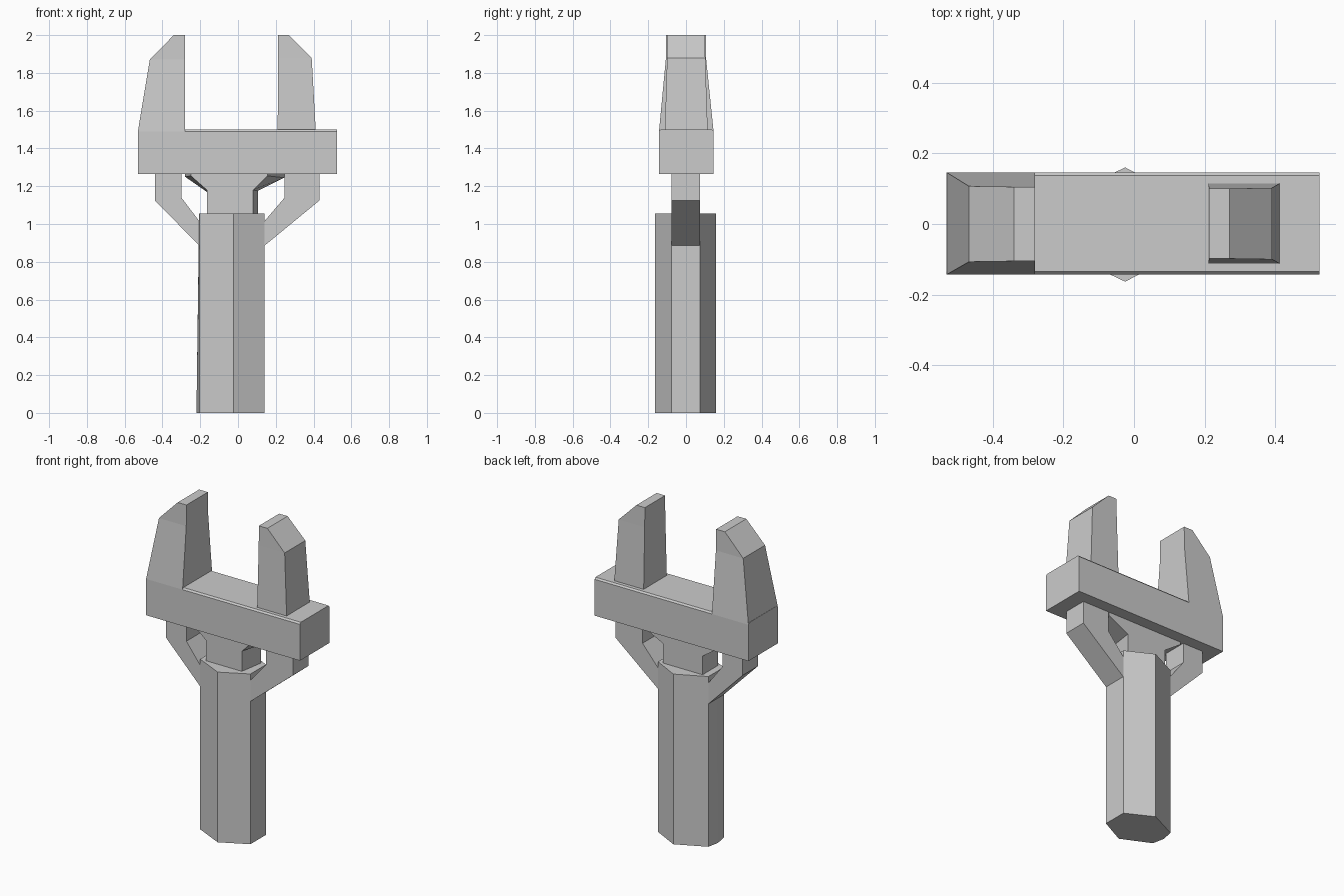
import bpy, bmesh

if "Cube" in bpy.data.objects:
    bpy.data.objects.remove(bpy.data.objects["Cube"])


def loft(name, rings):
    """Closed flat-faced solid through rings of matching 3D points."""
    bm = bmesh.new()
    loops = [[bm.verts.new(p) for p in ring] for ring in rings]
    n = len(loops[0])
    for a, b in zip(loops, loops[1:]):
        for i in range(n):
            j = (i + 1) % n
            bm.faces.new((a[i], a[j], b[j], b[i]))
    bm.faces.new(loops[0])
    bm.faces.new(loops[-1])
    bmesh.ops.recalc_face_normals(bm, faces=bm.faces)
    mesh = bpy.data.meshes.new(name)
    bm.to_mesh(mesh)
    bm.free()
    obj = bpy.data.objects.new(name, mesh)
    bpy.context.collection.objects.link(obj)
    return obj


def stack(name, sections):
    """Rectangular sections (z, x0, x1, y0, y1) from bottom to top."""
    return loft(name, [[(x0, y0, z), (x1, y0, z), (x1, y1, z), (x0, y1, z)]
                       for z, x0, x1, y0, y1 in sections])


def plate(name, front, back=None, y0=-0.077, y1=0.073):
    """Front (x, z) profile carried through to the back profile."""
    return loft(name, [[(x, y0, z) for x, z in front],
                       [(x, y1, z) for x, z in back or front]])


# Faceted handle, slightly wider at the lower left
def handle_ring(z, left):
    return [(-0.025, -0.163, z), (0.14, -0.078, z), (0.14, 0.074, z),
            (-0.025, 0.16, z), (-0.205, 0.074, z), (left, 0.0, z),
            (-0.205, -0.078, z)]


loft("handle", [handle_ring(0, -0.22), handle_ring(1.055, -0.206)])

# Neck flaring out under the beam
plate("neck",
      [(-0.165, 1.0), (0.08, 1.0), (0.08, 1.18), (0.155, 1.255),
       (0.155, 1.27), (-0.25, 1.27), (-0.25, 1.255), (-0.165, 1.18)],
      [(-0.165, 1.0), (0.105, 1.0), (0.105, 1.175), (0.245, 1.245),
       (0.245, 1.27), (-0.28, 1.27), (-0.28, 1.25), (-0.165, 1.17)])

# Bent struts on each side
for name, outer, inner, root, deep in (
        ("left_strut", -0.44, -0.3, -0.205, -0.12),
        ("right_strut", 0.432, 0.247, 0.14, 0.06)):
    plate(name, [(outer, 1.27), (outer, 1.125), (root, 0.885), (deep, 0.885),
                 (deep, 1.015), (root, 1.015), (inner, 1.14), (inner, 1.27)])

# Cross beam with narrow chamfers along its top edges
stack("cross_beam", [(1.265, -0.53, 0.525, -0.143, 0.146),
                     (1.49, -0.53, 0.525, -0.143, 0.146),
                     (1.5, -0.53, 0.525, -0.134, 0.137)])

# Large fixed jaw and smaller opposing jaw
stack("large_jaw", [(1.49, -0.53, -0.28, -0.143, 0.146),
                    (1.87, -0.467, -0.28, -0.107, 0.107),
                    (2.0, -0.34, -0.28, -0.105, 0.105)])
stack("small_jaw", [(1.49, 0.21, 0.412, -0.112, 0.115),
                    (1.88, 0.212, 0.39, -0.1, 0.102),
                    (2.0, 0.212, 0.27, -0.098, 0.1)])
